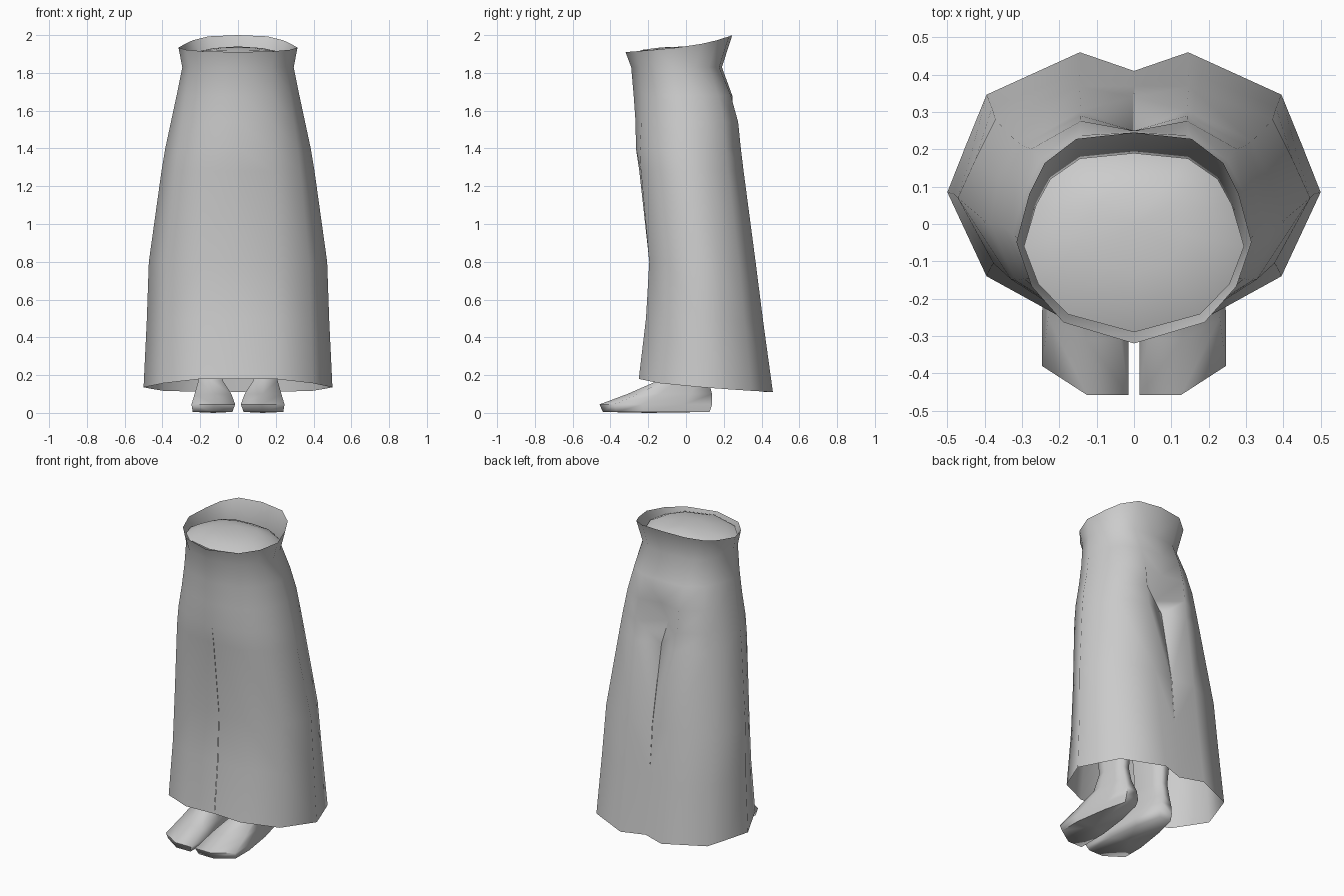
import bpy, bmesh

if "Cube" in bpy.data.objects:
    bpy.data.objects.remove(bpy.data.objects["Cube"])


def lerp(a, b, t):
    return a + (b - a) * t


def finish(bm, name, angle=1.1):
    me = bpy.data.meshes.new(name)
    bmesh.ops.recalc_face_normals(bm, faces=bm.faces)
    bm.to_mesh(me)
    bm.free()
    ob = bpy.data.objects.new(name, me)
    bpy.context.collection.objects.link(ob)
    bpy.ops.object.select_all(action='DESELECT')
    ob.select_set(True)
    bpy.context.view_layer.objects.active = ob
    bpy.ops.object.shade_smooth_by_angle(angle=angle)
    m = ob.modifiers.new("Mirror", 'MIRROR')
    m.merge_threshold = 0.0005
    return ob


def loft(bm, rings, closed):
    for a, b in zip(rings, rings[1:]):
        n = len(a)
        for i in range(n if closed else n - 1):
            j = (i + 1) % n
            bm.faces.new((a[i], a[j], b[j], b[i]))


# Half cross-sections, front centre round to back centre (x 0..1, y -1..1)
WAIST = [(0, -1), (.6, -.8), (.87, -.46), (1, -.04),
         (.89, .42), (.76, .71), (.49, .94), (0, 1)]
HEM = [(0, -1), (.39, -1), (.79, -.69), (1, -.056),
       (.9, .3), (.79, .68), (.29, 1), (0, 1)]

# z front, z back, half width, y front, y back, front notch, back notch, blend
LEVELS = [
    (1.91, 2.00, .315, -.320, .245, 0, 0, 0),
    (1.83, 1.83, .295, -.290, .190, 0, 0, 0),
    (1.68, 1.68, .325, -.277, .250, 0, .005, .2),
    (1.54, 1.54, .355, -.267, .285, 0, .035, .45),
    (1.40, 1.40, .385, -.265, .297, 0, .12, .6),
    (1.28, 1.28, .405, -.255, .310, .008, .06, .7),
    (.80, .80, .472, -.200, .370, .008, .03, .9),
    (.50, .48, .483, -.215, .410, .008, .04, .95),
    (.18, .11, .500, -.250, .460, .01, .05, 1),
]
CROTCH, WALL_END = 4, 6


def section(k):
    zf, zb, hw, yf, yb, nf, nb, t = LEVELS[k]
    pts = []
    for i, (p, q) in enumerate(zip(WAIST, HEM)):
        u, v = lerp(p[0], q[0], t), lerp(p[1], q[1], t)
        s = (v + 1) / 2
        x, y = u * hw, lerp(yf, yb, s)
        z = lerp(zf, zb, .5 * (s + s ** 4) if zb > zf else s ** .6)
        if i == 0:
            y += nf
        if i == 7:
            y -= nb
        if u == 0 and k > CROTCH:
            x = .001 if i == 0 or k <= WALL_END else 0
        pts.append((x, y, z))
    return pts


# Wide trousers: half shell plus the upper inner leg wall
bm = bmesh.new()
rings = [[bm.verts.new(p) for p in section(k)] for k in range(len(LEVELS))]
loft(bm, rings, False)
for k in range(CROTCH, WALL_END):
    a, b = rings[k], rings[k + 1]
    bm.faces.new((a[0], b[0], b[-1], a[-1]))
finish(bm, "wide_trousers", 1.2)

# Low domed body surface closing the waist
bm = bmesh.new()
edge = section(1)
rings = []
for s, zf, zb in ((1, 1.90, 1.85), (.8, 1.922, 1.895), (.45, 1.935, 1.925)):
    rings.append([bm.verts.new((x * s, y * s, lerp(zf, zb, (y + .29) / .48)))
                  for x, y, z in edge])
loft(bm, rings, False)
top = bm.verts.new((0, 0, 1.94))
for a, b in zip(rings[-1], rings[-1][1:]):
    bm.faces.new((a, b, top))
finish(bm, "waist_body", 1.5)

# Feet with ankles: stacked outlines (z, x inner, x outer, y toe, y heel)
SOLE = [(0, 0), (.48, 0), (1, .13), (1, .38), (.85, .75),
        (.68, 1), (.3, 1), (.12, .7), (0, .35)]
FOOT = [(.005, .03, .24, -.44, .125), (.045, .015, .246, -.458, .138),
        (.10, .035, .23, -.31, .138), (.17, .08, .21, -.15, .12),
        (.26, .085, .21, -.09, .10), (.50, .07, .23, -.10, .12)]
bm = bmesh.new()
rings = [[bm.verts.new((lerp(x0, x1, u), lerp(y0, y1, v), z)) for u, v in SOLE]
         for z, x0, x1, y0, y1 in FOOT]
loft(bm, rings, True)
base = bm.verts.new((.13, -.2, 0))
for a, b in zip(rings[0], rings[0][1:] + rings[0][:1]):
    bm.faces.new((a, b, base))
finish(bm, "feet", 1.3)
